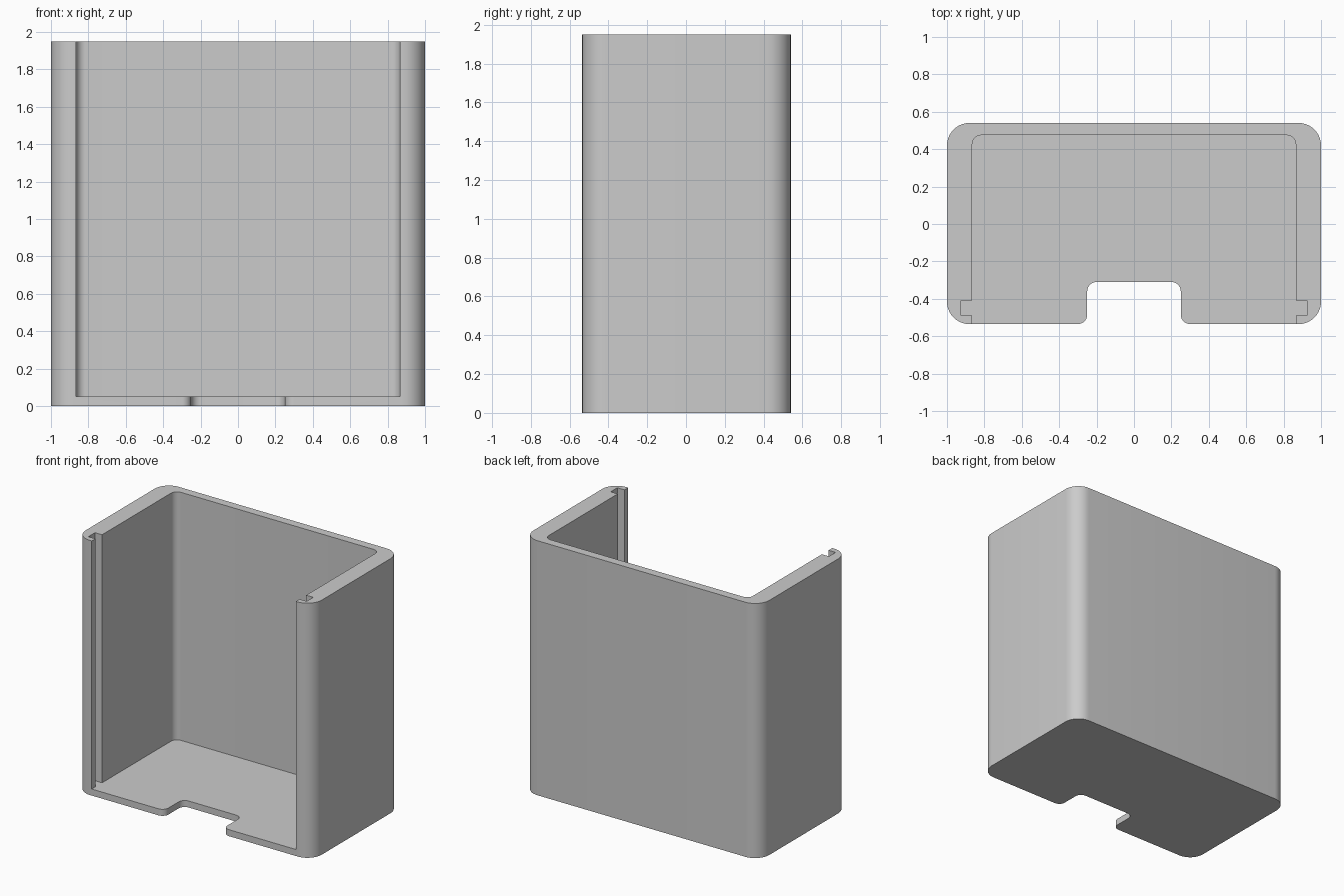
import bpy, bmesh, math
from mathutils import Vector

cube = bpy.data.objects.get("Cube")
if cube:
    bpy.data.objects.remove(cube, do_unlink=True)

HEIGHT, FLOOR = 1.95, 0.05
SEGMENTS = 10


def rounded(corners):
    """Turn (x, y, radius) corners into an outline with filleted corners."""
    out = []
    for i, (x, y, r) in enumerate(corners):
        p = Vector((x, y))
        if r == 0:
            out.append(p)
            continue
        a = (Vector(corners[i - 1][:2]) - p).normalized()
        b = (Vector(corners[(i + 1) % len(corners)][:2]) - p).normalized()
        # All corners are square, so the arc centre is one radius along each side
        centre = p + (a + b) * r
        for k in range(SEGMENTS + 1):
            t = math.pi / 2 * k / SEGMENTS
            out.append(centre - b * r * math.cos(t) - a * r * math.sin(t))
    return out


def mirrored(half):
    """Close a right-hand half outline with its mirror image across x = 0."""
    return half + [(-x, y, r) for x, y, r in reversed(half)]


def prism(name, corners, z0, z1):
    bm = bmesh.new()
    face = bm.faces.new([bm.verts.new((p.x, p.y, z0)) for p in rounded(corners)])
    top = bmesh.ops.extrude_face_region(bm, geom=[face])
    verts = [v for v in top["geom"] if isinstance(v, bmesh.types.BMVert)]
    bmesh.ops.translate(bm, verts=verts, vec=(0, 0, z1 - z0))
    bmesh.ops.recalc_face_normals(bm, faces=bm.faces)
    mesh = bpy.data.meshes.new(name)
    bm.to_mesh(mesh)
    bm.free()
    obj = bpy.data.objects.new(name, mesh)
    bpy.context.collection.objects.link(obj)
    return obj


# Outer block with rounded corners and the notch in the front edge
body = prism("open_front_case", mirrored([
    (0.25, -0.31, 0.05), (0.25, -0.535, 0.05),
    (1.0, -0.535, 0.12), (1.0, 0.54, 0.12)]), 0, HEIGHT)

# Cavity, open to the front and top, with a panel slot in each side wall
cavity = prism("cavity_cutter", mirrored([
    (0.865, -0.7, 0), (0.865, -0.49, 0), (0.925, -0.49, 0),
    (0.925, -0.41, 0), (0.865, -0.41, 0), (0.865, 0.475, 0.05)]), FLOOR, HEIGHT + 0.2)
cavity.hide_render = True

# Hollow out the block
bpy.ops.object.select_all(action="DESELECT")
bpy.context.view_layer.objects.active = body
body.select_set(True)
cut = body.modifiers.new("hollow", "BOOLEAN")
cut.operation = "DIFFERENCE"
cut.solver = "EXACT"
cut.object = cavity
bpy.ops.object.modifier_apply(modifier=cut.name)
bpy.data.objects.remove(cavity, do_unlink=True)

# Plain grey plastic
grey = bpy.data.materials.new("plain_grey")
grey.use_nodes = True
colour = (0.6, 0.6, 0.6, 1)
grey.diffuse_color = colour
grey.node_tree.nodes["Principled BSDF"].inputs["Base Color"].default_value = colour
body.data.materials.clear()
body.data.materials.append(grey)
bpy.ops.object.shade_smooth_by_angle(angle=math.radians(30))
